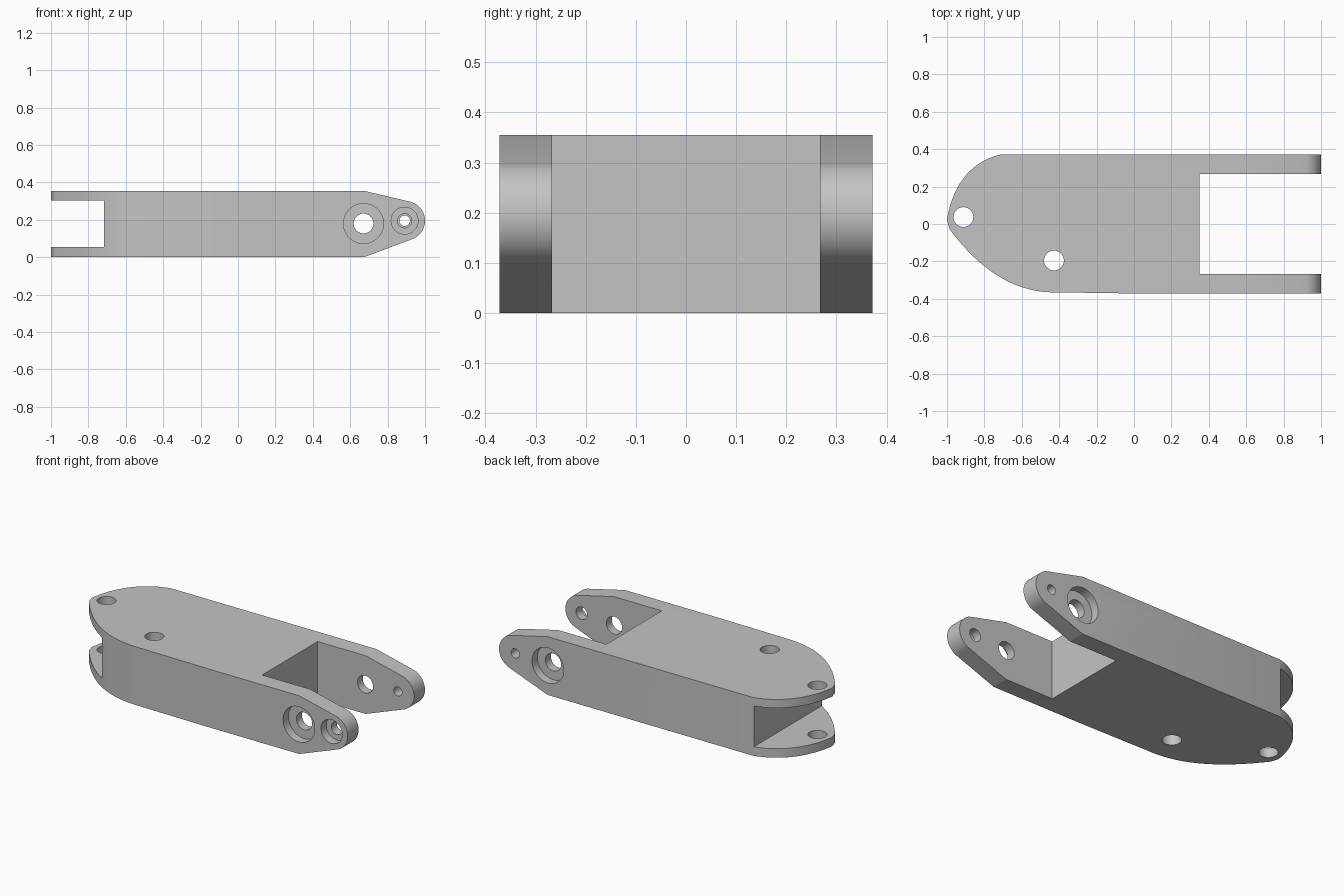
import bpy
import bmesh
import math
from mathutils import Vector
from mathutils.geometry import interpolate_bezier

cube = bpy.data.objects.get("Cube")
if cube:
    bpy.data.objects.remove(cube, do_unlink=True)

HEIGHT = 0.355
HALF_WIDTH = 0.372
ARM_INNER = 0.267

metal = bpy.data.materials.new("plain grey")
metal.use_nodes = True
grey = (0.55, 0.55, 0.55, 1)
metal.diffuse_color = grey
metal.node_tree.nodes["Principled BSDF"].inputs["Base Color"].default_value = grey


def prism(name, points, offset):
    """Extrude a closed outline of 3D points along the offset."""
    bm = bmesh.new()
    face = bm.faces.new([bm.verts.new(p) for p in points])
    new = bmesh.ops.extrude_face_region(bm, geom=[face])["geom"]
    verts = [v for v in new if isinstance(v, bmesh.types.BMVert)]
    bmesh.ops.translate(bm, verts=verts, vec=Vector(offset))
    bmesh.ops.recalc_face_normals(bm, faces=bm.faces[:])
    mesh = bpy.data.meshes.new(name)
    bm.to_mesh(mesh)
    bm.free()
    mesh.materials.append(metal)
    obj = bpy.data.objects.new(name, mesh)
    bpy.context.collection.objects.link(obj)
    return obj


def box(name, low, high):
    (x0, y0, z0), (x1, y1, z1) = low, high
    base = [(x0, y0, z0), (x1, y0, z0), (x1, y1, z0), (x0, y1, z0)]
    return prism(name, base, (0, 0, z1 - z0))


def arc(cx, cy, radius, start, end, steps):
    angles = [math.radians(start + (end - start) * i / steps) for i in range(steps + 1)]
    return [(cx + radius * math.cos(a), cy + radius * math.sin(a)) for a in angles]


def curve(a, b, c, d, steps=24):
    return [(p.x, p.y) for p in interpolate_bezier(*(Vector(q) for q in (a, b, c, d)), steps)]


def combine(target, cutter, operation):
    mod = target.modifiers.new("cut", "BOOLEAN")
    mod.operation = operation
    mod.solver = "EXACT"
    mod.object = cutter
    bpy.context.view_layer.objects.active = target
    bpy.ops.object.modifier_apply(modifier=mod.name)
    bpy.data.objects.remove(cutter, do_unlink=True)


def cross_hole(x, z, radius, y0, y1):
    ring = arc(x, z, radius, 0, 360, 40)[:-1]
    combine(link, prism("cross_hole", [(u, y0, v) for u, v in ring], (0, y1 - y0, 0)), "DIFFERENCE")


def vertical_hole(x, y, radius):
    ring = arc(x, y, radius, 0, 360, 40)[:-1]
    combine(link, prism("vertical_hole", [(u, v, -0.1) for u, v in ring], (0, 0, 0.6)), "DIFFERENCE")


# Plan outline with the lopsided rounded nose
plan = [(1.2, -HALF_WIDTH), (1.2, HALF_WIDTH)]
plan += curve((-0.71, HALF_WIDTH), (-0.86, 0.34), (-0.97, 0.22), (-1, 0.02))
plan += curve((-0.985, -0.03), (-0.87, -0.18), (-0.70, -0.355), (-0.45, -0.365))
plan += [(0.04, -HALF_WIDTH)]
link = prism("arm_link", [(x, y, -0.1) for x, y in plan], (0, 0, 0.6))

# Side outline with tapered, rounded arm ends
side = [(-1.2, 0), (0.673, 0)] + arc(0.895, 0.195, 0.105, -69, 76, 24)
side += [(0.673, HEIGHT), (-1.2, HEIGHT)]
combine(link, prism("side_outline", [(x, -0.6, z) for x, z in side], (0, 1.2, 0)), "INTERSECT")

# Gap between the two arms, and gap between the two nose plates
combine(link, box("arm_gap", (0.35, -ARM_INNER, -0.2), (1.3, ARM_INNER, 0.6)), "DIFFERENCE")
combine(link, box("nose_gap", (-1.3, -0.6, 0.055), (-0.717, 0.6, 0.303)), "DIFFERENCE")

# Main pivot bores, counterbored on both outer faces
cross_hole(0.671, 0.18, 0.053, -0.6, 0.6)
cross_hole(0.671, 0.18, 0.107, -0.6, -0.32)
cross_hole(0.671, 0.18, 0.107, 0.32, 0.6)

# Screw bores near the tips, counterbored on the front arm
cross_hole(0.891, 0.195, 0.038, -0.6, 0)
cross_hole(0.891, 0.195, 0.072, -0.6, -0.32)
cross_hole(0.891, 0.195, 0.028, 0, 0.6)

# Vertical pin holes
vertical_hole(-0.912, 0.037, 0.053)
vertical_hole(-0.428, -0.195, 0.053)

# Smooth the curved walls and keep the edges crisp
bpy.ops.object.select_all(action="DESELECT")
link.select_set(True)
bpy.context.view_layer.objects.active = link
bpy.ops.object.shade_smooth_by_angle(angle=math.radians(20))
